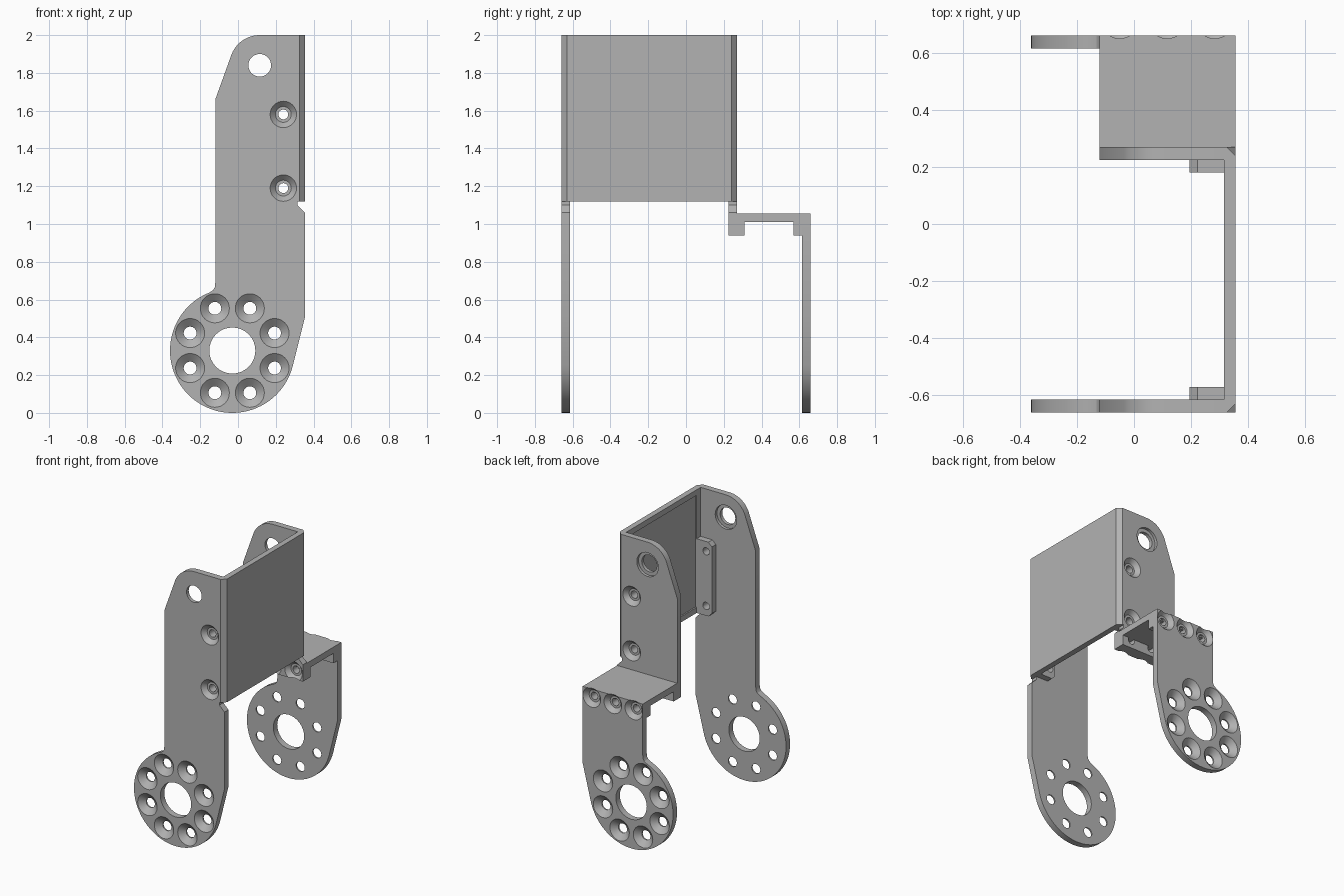
import bpy, bmesh
from math import sin, cos, pi, radians

if "Cube" in bpy.data.objects:
    bpy.data.objects.remove(bpy.data.objects["Cube"])

grey = bpy.data.materials.new("plain_grey")
grey.use_nodes = True
colour = (0.45, 0.45, 0.45, 1)
grey.diffuse_color = colour
grey.node_tree.nodes["Principled BSDF"].inputs["Base Color"].default_value = colour

# Shared dimensions
T = 0.045                      # sheet thickness
LEFT, RIGHT = -0.12, 0.355     # bracket width
INNER = RIGHT - T + 0.005
FRONT, MID, BACK = -0.66, 0.27, 0.66   # outer faces of the three upright plates
SHELF = 1.055
DISC = (-0.03, 0.33)
EYE = (0.115, 1.84)


def make(name, bm):
    bmesh.ops.recalc_face_normals(bm, faces=bm.faces)
    mesh = bpy.data.meshes.new(name)
    bm.to_mesh(mesh)
    bm.free()
    mesh.materials.append(grey)
    obj = bpy.data.objects.new(name, mesh)
    bpy.context.collection.objects.link(obj)
    return obj


def prism(name, points, lo, hi, place):
    """Extrude a 2D outline; place(u, v, w) maps it into space."""
    bm = bmesh.new()
    rings = [[bm.verts.new(place(u, v, w)) for u, v in points] for w in (lo, hi)]
    bm.faces.new(rings[0])
    bm.faces.new(rings[1][::-1])
    n = len(points)
    for i in range(n):
        j = (i + 1) % n
        bm.faces.new((rings[0][i], rings[0][j], rings[1][j], rings[1][i]))
    return make(name, bm)


def upright(name, points, y0, y1):
    return prism(name, points, y0, y1, lambda x, z, y: (x, y, z))


def box(name, x0, x1, y0, y1, z0, z1):
    return upright(name, [(x0, z0), (x1, z0), (x1, z1), (x0, z1)], y0, y1)


def arc(centre, r, a0, a1, steps):
    angles = [radians(a0 + (a1 - a0) * i / steps) for i in range(steps + 1)]
    return [(centre[0] + r * cos(a), centre[1] + r * sin(a)) for a in angles]


def cutter(holes):
    """Turned hole shapes: (x, z, face y, outward sign, [(depth, radius)])."""
    bm = bmesh.new()
    n = 32
    for x, z, y, s, profile in holes:
        rings = [[bm.verts.new((x + r * cos(2 * pi * i / n), y - s * d,
                                z + r * sin(2 * pi * i / n))) for i in range(n)]
                 for d, r in profile]
        for a, b in zip(rings, rings[1:]):
            for i in range(n):
                j = (i + 1) % n
                bm.faces.new((a[i], a[j], b[j], b[i]))
        bm.faces.new(rings[0])
        bm.faces.new(rings[-1][::-1])
    obj = make("hole_cutter", bm)
    obj.hide_render = True
    return obj


def cut(objects, holes):
    tool = cutter(holes)
    for obj in objects:
        mod = obj.modifiers.new("holes", 'BOOLEAN')
        mod.operation = 'DIFFERENCE'
        mod.solver = 'EXACT'
        mod.object = tool
        bpy.context.view_layer.update()
        graph = bpy.context.evaluated_depsgraph_get()
        mesh = bpy.data.meshes.new_from_object(obj.evaluated_get(graph))
        obj.modifiers.clear()
        obj.data = mesh
    bpy.data.objects.remove(tool)


# Hole profiles
PLAIN = [(-0.02, 0.122), (0.08, 0.122)]
HORN = [(-0.02, 0.077), (0, 0.077), (0.035, 0.034), (0.08, 0.034)]
SCREW = [(-0.02, 0.07), (0, 0.07), (0.03, 0.042), (0.03, 0.026), (0.15, 0.026)]


def disc_holes(y, s):
    ring = arc(DISC, 0.242, 22.5, 337.5, 7)
    return [(*DISC, y, s, PLAIN)] + [(*p, y, s, HORN) for p in ring]


def side_holes(y, s):
    return [(0.24, z, y, s, SCREW) for z in (1.19, 1.58)]


def eye_hole(y):
    # Stepped hole, wider on the rear face
    return [(*EYE, y, 1, [(-0.01, 0.085), (0.02, 0.085), (0.02, 0.06), (0.08, 0.06)])]


def shelf_holes(y, s):
    return [(x, 0.995, y, s, SCREW) for x in (-0.05, 0.116, 0.282)]


# Outline pieces, running clockwise from the right
foot = ([(RIGHT, 0.51)] + arc(DISC, 0.33, -14, -248, 72)
        + [(-0.132, 0.65), (-0.123, 0.665), (LEFT, 0.69)])
head = ([(LEFT, 1.66)] + arc(EYE, 0.16, 160.2, 90, 16)
        + [(INNER, 2.0), (INNER, 1.1), (RIGHT, 1.06)])

# Upright plates
front_plate = upright("front_plate", foot + head, FRONT, FRONT + T)
middle_plate = upright("middle_plate", [(RIGHT, 0.94), (LEFT, 0.94)] + head, MID - T, MID)
back_plate = upright("back_plate", foot + [(LEFT, SHELF), (RIGHT, SHELF)], BACK - T, BACK)

# Side panel with bevelled outer corners and a shallow inner recess
c = 0.03
side_panel = prism("side_panel",
                   [(INNER, FRONT), (RIGHT - c, FRONT), (RIGHT, FRONT + c),
                    (RIGHT, MID - c), (RIGHT - c, MID), (INNER, MID)],
                   1.12, 2.0, lambda x, y, z: (x, y, z))
recess = box("recess_cutter", INNER - 0.02, INNER + 0.01, FRONT + 0.09, MID - 0.09, 1.16, 1.96)
mod = side_panel.modifiers.new("recess", 'BOOLEAN')
mod.operation = 'DIFFERENCE'
mod.object = recess
bpy.context.view_layer.update()
side_panel.data = bpy.data.meshes.new_from_object(
    side_panel.evaluated_get(bpy.context.evaluated_depsgraph_get()))
side_panel.modifiers.clear()
bpy.data.objects.remove(recess)

# Screw flanges inside the two upper plates
flange = [(INNER, 1.12), (0.222, 1.12), (0.195, 1.147),
          (0.195, 1.623), (0.222, 1.65), (INNER, 1.65)]
front_flange = upright("front_flange", flange, FRONT + T, FRONT + 2 * T)
middle_flange = upright("middle_flange", flange, MID - 2 * T, MID - T)

# Shelf and its two ribs
shelf = box("shelf", LEFT, RIGHT, MID, BACK - T, SHELF - T, SHELF)
inner_rib = box("inner_rib", LEFT, RIGHT, MID, MID + 0.04, 0.94, SHELF - T)
outer_rib = box("outer_rib", LEFT, RIGHT, BACK - 2 * T, BACK - T, 0.94, SHELF - T)

# Holes
cut([front_plate, front_flange],
    disc_holes(FRONT, -1) + side_holes(FRONT, -1) + eye_hole(FRONT + T))
cut([middle_plate, middle_flange, inner_rib],
    side_holes(MID, 1) + eye_hole(MID) + shelf_holes(MID - T, -1))
cut([back_plate, outer_rib], disc_holes(BACK, 1) + shelf_holes(BACK, 1))

# Smooth round walls, keep edges crisp
for obj in bpy.data.objects:
    if obj.type == 'MESH' and grey.name in obj.data.materials:
        obj.data.shade_smooth()
        obj.data.set_sharp_from_angle(angle=radians(25))
